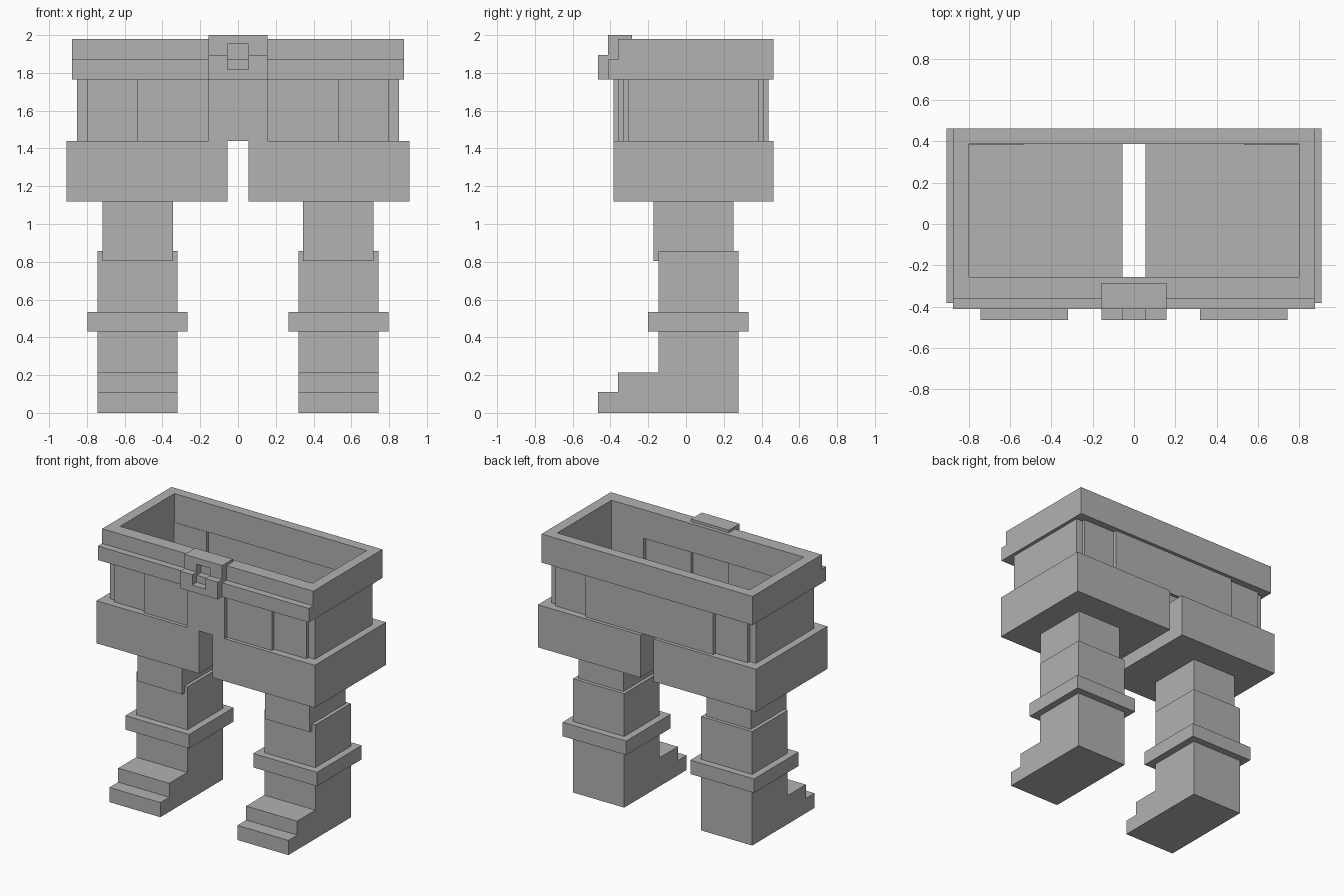
import bpy
import bmesh

default_cube = bpy.data.objects.get("Cube")
if default_cube:
    bpy.data.objects.remove(default_cube, do_unlink=True)

grey = bpy.data.materials.new("plain_grey")
grey.use_nodes = True
grey.diffuse_color = (0.445, 0.445, 0.445, 1)
grey.node_tree.nodes["Principled BSDF"].inputs["Base Color"].default_value = grey.diffuse_color


def finish(name, bm, mirror):
    bmesh.ops.recalc_face_normals(bm, faces=bm.faces)
    mesh = bpy.data.meshes.new(name)
    bm.to_mesh(mesh)
    bm.free()
    mesh.materials.append(grey)
    obj = bpy.data.objects.new(name, mesh)
    bpy.context.collection.objects.link(obj)
    if mirror:
        mod = obj.modifiers.new("Mirror", 'MIRROR')
        mod.use_mirror_merge = False
    return obj


def profile(name, x, outline, mirror=False):
    """Extrude a (y, z) outline between the two x values."""
    bm = bmesh.new()
    face = bm.faces.new([bm.verts.new((x[0], y, z)) for y, z in outline])
    side = bmesh.ops.extrude_face_region(bm, geom=[face])["geom"]
    moved = [v for v in side if isinstance(v, bmesh.types.BMVert)]
    bmesh.ops.translate(bm, verts=moved, vec=(x[1] - x[0], 0, 0))
    return finish(name, bm, mirror)


def box(name, x, y, z, mirror=False):
    corners = [(y[0], z[0]), (y[1], z[0]), (y[1], z[1]), (y[0], z[1])]
    return profile(name, x, corners, mirror)


def frame(name, outer, inner, z):
    """Rectangular ring; outer and inner are (half width, front, back)."""
    bm = bmesh.new()
    loops = []
    for h in z:
        for w, f, b in (outer, inner):
            loops.append([bm.verts.new((px, py, h))
                          for px, py in ((-w, f), (w, f), (w, b), (-w, b))])
    for a, b in ((0, 1), (2, 3), (0, 2), (1, 3)):
        for i in range(4):
            j = (i + 1) % 4
            bm.faces.new((loops[a][i], loops[a][j], loops[b][j], loops[b][i]))
    return finish(name, bm, False)


# Legs with stepped feet
profile("boots", (0.32, 0.745),
        [(-0.465, 0), (0.277, 0), (0.277, 0.857), (-0.145, 0.857),
         (-0.145, 0.215), (-0.36, 0.215), (-0.36, 0.11), (-0.465, 0.11)], True)
box("boot_cuffs", (0.267, 0.797), (-0.2, 0.33), (0.43, 0.535), True)
box("thighs", (0.345, 0.717), (-0.172, 0.251), (0.805, 1.125), True)

# Hip blocks, separated by a slot
HIP_TOP, WAIST_TOP = 1.44, 1.765
box("hip_blocks", (0.055, 0.908), (-0.384, 0.463), (1.12, HIP_TOP), True)

# Thin waist walls, stepping outward towards the middle
waist = (HIP_TOP, WAIST_TOP)
box("waist_sides", (0.8, 0.852), (-0.304, 0.384), waist, True)
box("waist_front_outer", (0.532, 0.8), (-0.33, -0.257), waist, True)
box("waist_front_inner", (0.157, 0.532), (-0.357, -0.283), waist, True)
box("waist_front_centre", (-0.157, 0.157), (-0.384, -0.31), waist)
box("waist_back_outer", (0.532, 0.8), (0.384, 0.41), waist, True)
box("waist_back_centre", (-0.532, 0.532), (0.41, 0.437), waist)

# Belt ring with a front ledge
frame("belt", (0.878, -0.36, 0.463), (0.8, -0.257, 0.387), (WAIST_TOP, 1.98))
box("belt_ledge", (-0.878, 0.878), (-0.412, -0.36), (WAIST_TOP, 1.87))

# Buckle: stepped side posts, joined by bars above and below the opening
profile("buckle_posts", (0.055, 0.157),
        [(-0.465, WAIST_TOP), (-0.36, WAIST_TOP), (-0.36, 1.98), (-0.285, 1.98),
         (-0.285, 2), (-0.412, 2), (-0.412, 1.895), (-0.465, 1.895)], True)
box("buckle_lower_bar", (-0.055, 0.055), (-0.465, -0.412), (WAIST_TOP, 1.817))
profile("buckle_upper_bar", (-0.055, 0.055),
        [(-0.412, 1.953), (-0.36, 1.953), (-0.36, 1.98), (-0.285, 1.98),
         (-0.285, 2), (-0.412, 2)])
